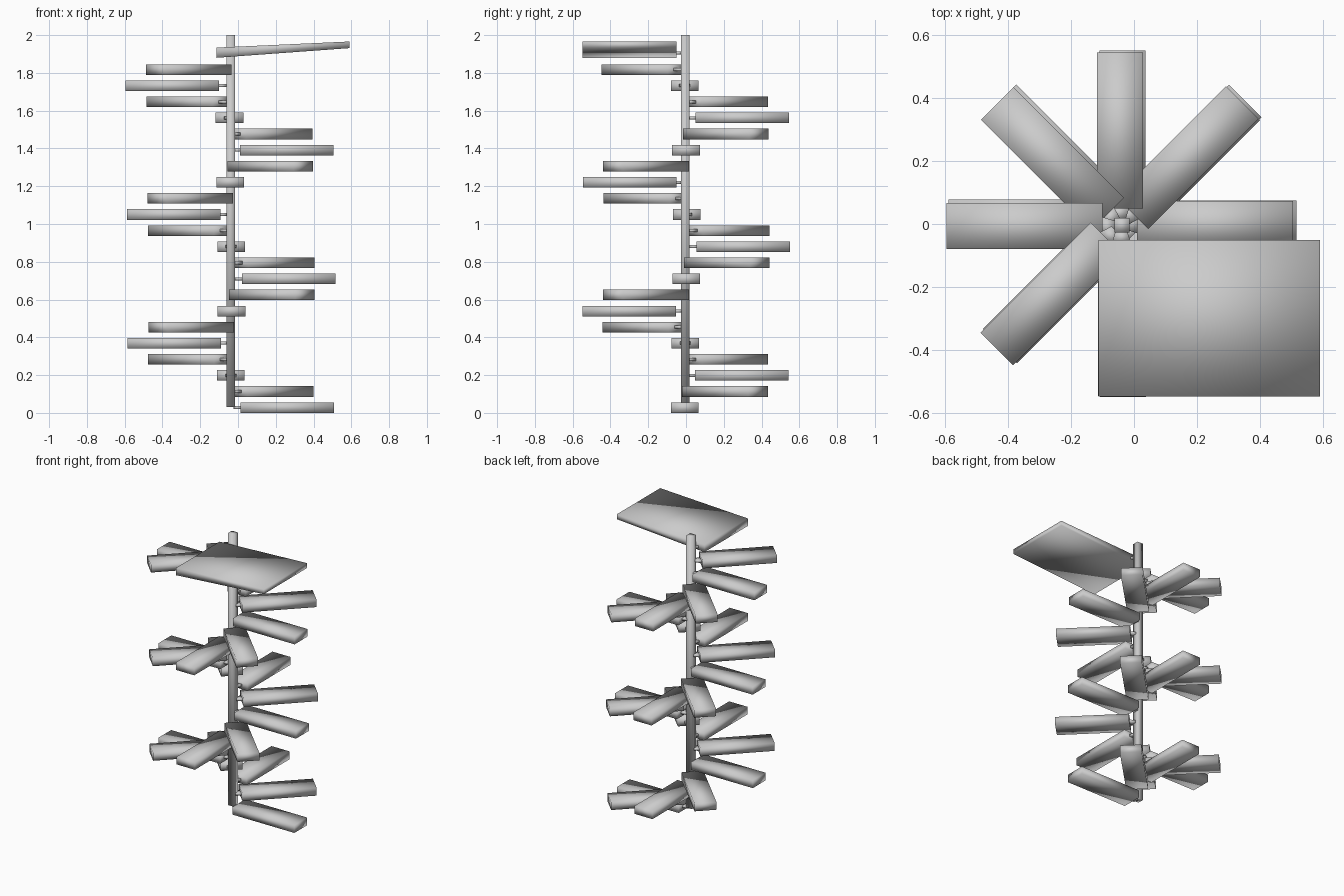
import bpy, bmesh, math
from mathutils import Matrix, Vector

if "Cube" in bpy.data.objects:
    bpy.data.objects.remove(bpy.data.objects["Cube"])


def prism(name, r0, r1, w0, w1, t, matrix=None, tweak=None):
    """Box running along +x from r0 to r1, with width w0 -> w1 and thickness t."""
    bm = bmesh.new()
    bmesh.ops.create_cube(bm, size=1)
    for v in bm.verts:
        far = v.co.x > 0
        v.co = Vector((r1 if far else r0, v.co.y * (w1 if far else w0), v.co.z * t))
    if tweak:
        for v in bm.verts:
            tweak(v)
    if matrix:
        bm.transform(matrix)
    for f in bm.faces:
        f.smooth = True
    me = bpy.data.meshes.new(name)
    bm.to_mesh(me)
    bm.free()
    ob = bpy.data.objects.new(name, me)
    bpy.context.collection.objects.link(ob)
    return ob


def sample(keys, k):
    """Linear interpolation through values given every four steps."""
    i = min(int(k // 4), len(keys) - 2)
    f = k / 4 - i
    return keys[i] * (1 - f) + keys[i + 1] * f


# Central square pole
prism("pole", -0.0235, 0.0235, 0.047, 0.047, 1.97,
      Matrix.Translation((-0.0385, -0.004, 1.015)))

# Spiral of treads, each held by a small flared bracket; slight drift along the height
DRIFT_X = [-0.040, -0.036, -0.033, -0.040, -0.043, -0.047]
DRIFT_Y = [-0.007, -0.004, 0.002, 0.004, 0.000, -0.007]
for k in range(22):
    place = (Matrix.Translation((sample(DRIFT_X, k), sample(DRIFT_Y, k), 0.028 + k * 0.0852))
             @ Matrix.Rotation(k * math.pi / 4, 4, 'Z'))
    prism(f"tread_{k + 1}", 0.053, 0.548, 0.146, 0.146, 0.056, place)
    prism(f"bracket_{k + 1}", 0.015, 0.056, 0.035, 0.06, 0.016, place)

# Top landing: wide slab, rising and thinning toward the right
def slope(v):
    right, top = v.co.x > 0, v.co.z > 0
    v.co.z = (1.966 if top else 1.931) if right else (1.934 if top else 1.88)

prism("landing", -0.113, 0.59, 0.497, 0.497, 0.05,
      Matrix.Translation((0, -0.2985, 0)), slope)
prism("landing_bracket", 0.015, 0.056, 0.035, 0.06, 0.016,
      Matrix.Translation((-0.04, -0.004, 1.905)) @ Matrix.Rotation(-math.pi / 2, 4, 'Z'))
